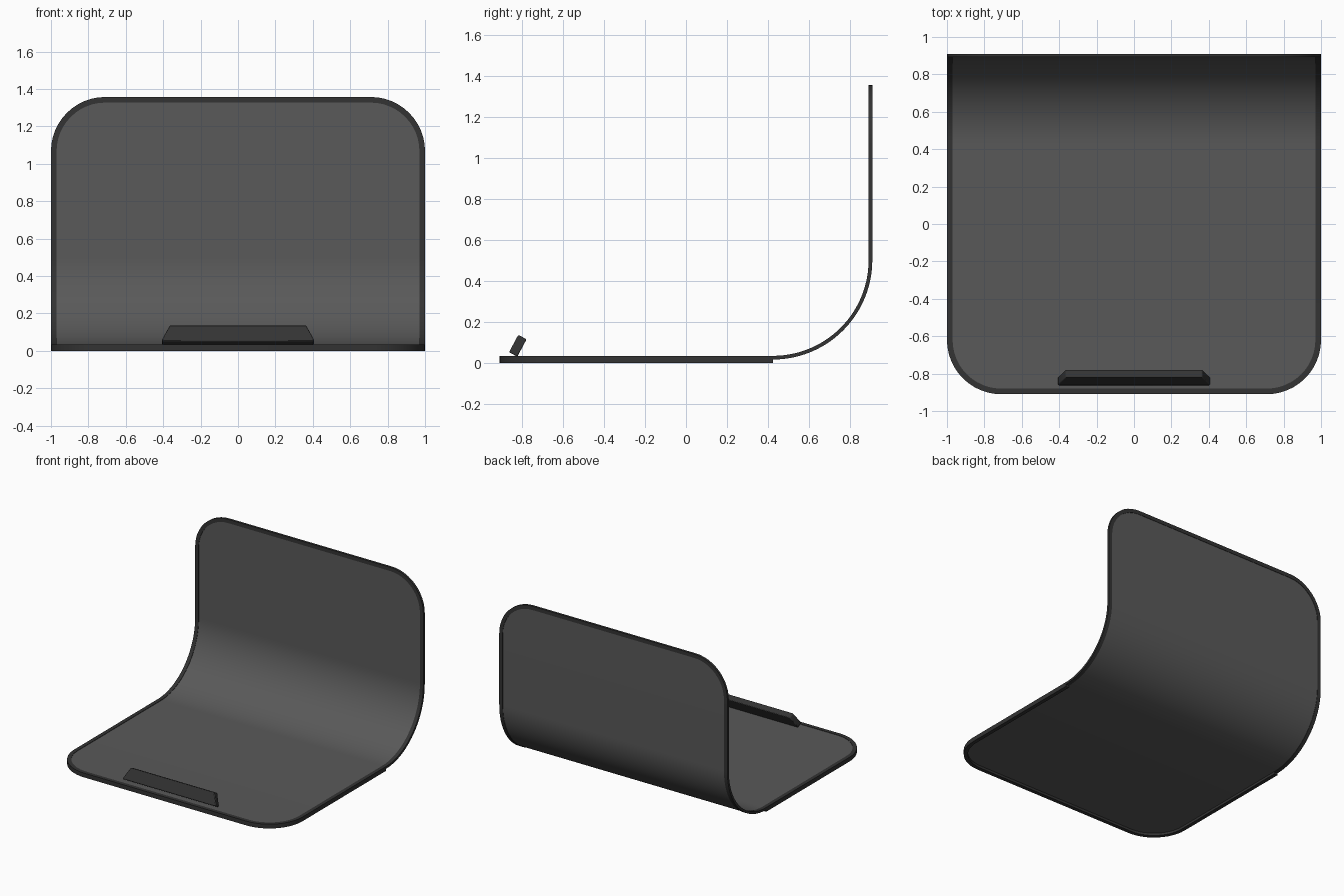
import bpy, bmesh, math
from mathutils import Vector

if "Cube" in bpy.data.objects:
    bpy.data.objects.remove(bpy.data.objects["Cube"])

BEND_Y, BEND_Z, R = 0.424, 0.502, 0.477       # bend centre and mid-surface radius
FLOOR = BEND_Y + 0.91                         # length of flat floor
ARC = R * math.pi / 2
TOTAL = FLOOR + ARC + (1.357 - BEND_Z)
CORNER, RIM = 0.29, 0.03


def material(name, v):
    m = bpy.data.materials.new(name)
    m.diffuse_color = (v, v, v, 1)
    m.use_nodes = True
    m.node_tree.nodes["Principled BSDF"].inputs["Base Color"].default_value = m.diffuse_color
    return m


sheet_grey = material("sheet grey", 0.1)
rim_dark = material("rim dark grey", 0.033)


def bend(u, s, n):
    """Map sheet coordinates (across, along, depth outwards) to the L shape."""
    r = R + n
    if s <= FLOOR:
        return Vector((u, s - 0.91, BEND_Z - r))
    if s <= FLOOR + ARC:
        a = (s - FLOOR) / R
        return Vector((u, BEND_Y + r * math.sin(a), BEND_Z - r * math.cos(a)))
    return Vector((u, BEND_Y + r, BEND_Z + s - FLOOR - ARC))


def right_side(inset):
    """Right half of the rounded outline: (u, s, is_floor)."""
    r, w = CORNER - inset, 1 - CORNER
    pts = []
    for i in range(13):
        a = math.pi / 2 * i / 12
        pts.append((w + r * math.sin(a), CORNER - r * math.cos(a), True))
    pts.append((1 - inset, FLOOR, True))
    for i in range(29):
        pts.append((1 - inset, FLOOR + ARC * i / 28, False))
    for i in range(13):
        a = math.pi / 2 * i / 12
        pts.append((w + r * math.cos(a), TOTAL - CORNER + r * math.sin(a), False))
    return pts


def finish(bm, name, mat):
    bmesh.ops.remove_doubles(bm, verts=bm.verts, dist=1e-5)
    bmesh.ops.recalc_face_normals(bm, faces=bm.faces)
    me = bpy.data.meshes.new(name)
    bm.to_mesh(me)
    bm.free()
    me.materials.append(mat)
    ob = bpy.data.objects.new(name, me)
    bpy.context.collection.objects.link(ob)
    bpy.ops.object.select_all(action='DESELECT')
    ob.select_set(True)
    bpy.context.view_layer.objects.active = ob
    bpy.ops.object.shade_smooth_by_angle(angle=math.radians(35))
    return ob


def skin(bm, rings, closed):
    """Join rings of four points into a tube."""
    rows = [[bm.verts.new(p) for p in ring] for ring in rings]
    pairs = list(zip(rows, rows[1:]))
    if closed:
        pairs.append((rows[-1], rows[0]))
    else:
        bm.faces.new(rows[0])
        bm.faces.new(rows[-1])
    for a, b in pairs:
        for k in range(4):
            j = (k + 1) % 4
            bm.faces.new((a[k], a[j], b[j], b[k]))


# bent sheet, slightly thinner than the rim
bm = bmesh.new()
skin(bm, [[bend(u, s, -0.006), bend(-u, s, -0.006), bend(-u, s, 0.006), bend(u, s, 0.006)]
          for u, s, _ in right_side(RIM * 0.7)], False)
finish(bm, "bent_sheet", sheet_grey)

# rim around the whole edge, deeper along the floor
bm = bmesh.new()
half = list(zip(right_side(0), right_side(RIM)))
rings = []
for sign, seq in ((1, half), (-1, half[::-1])):
    for (uo, so, floor), (ui, si, _) in seq:
        back = 0.025 if floor else 0.009
        rings.append([bend(sign * uo, so, -0.009), bend(sign * uo, so, back),
                      bend(sign * ui, si, back), bend(sign * ui, si, -0.009)])
skin(bm, rings, True)
finish(bm, "edge_rim", rim_dark)

# leaning stop bar near the front edge
bm = bmesh.new()
outline = [(-0.405, 0), (0.405, 0), (0.405, 0.014), (0.365, 0.096), (-0.365, 0.096), (-0.405, 0.014)]
tilt = math.radians(28)
up = Vector((0, math.sin(tilt), math.cos(tilt)))
out = Vector((0, math.cos(tilt), -math.sin(tilt)))
base = Vector((0, -0.844, 0.041))
sides = [[bm.verts.new(base + Vector((x, 0, 0)) + up * h + out * d) for x, h in outline]
         for d in (-0.023, 0.023)]
for side in sides:
    bm.faces.new(side)
for k in range(6):
    j = (k + 1) % 6
    bm.faces.new((sides[0][k], sides[0][j], sides[1][j], sides[1][k]))
bar = finish(bm, "stop_bar", rim_dark)
bev = bar.modifiers.new("soft edges", 'BEVEL')
bev.width, bev.segments = 0.005, 2
